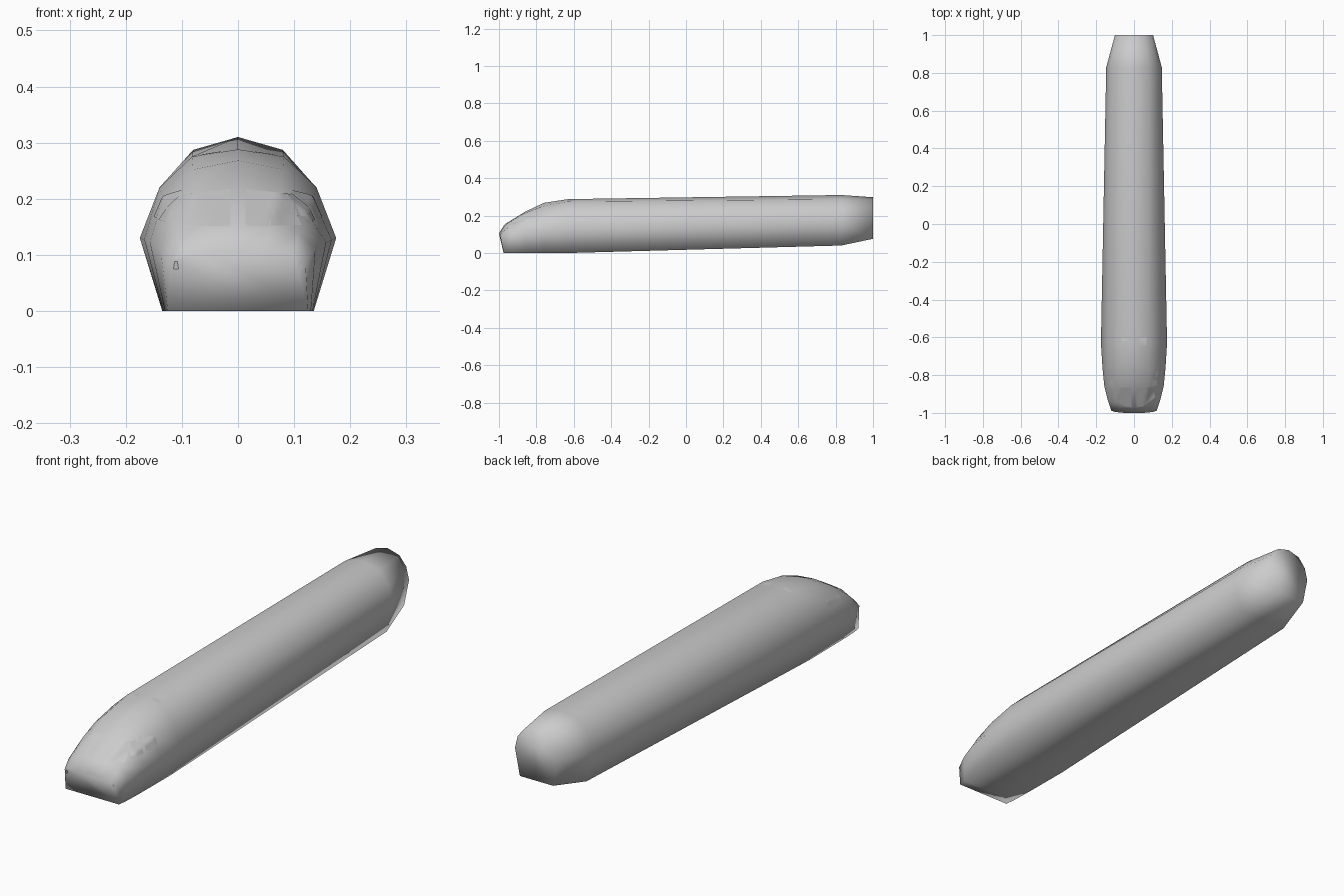
import bpy, bmesh
from mathutils import Vector
from mathutils.bvhtree import BVHTree

if "Cube" in bpy.data.objects:
    bpy.data.objects.remove(bpy.data.objects["Cube"])


def make_object(name, bm):
    for f in bm.faces:
        f.smooth = True
    mesh = bpy.data.meshes.new(name)
    bm.to_mesh(mesh)
    obj = bpy.data.objects.new(name, mesh)
    bpy.context.collection.objects.link(obj)
    return obj


def section(y, *half):
    return [(x, y, z) for x, z in half]


# Half cross-sections, roof centre down to the floor edge, nose to tail
sections = [
    [(0, -1, .105), (.05, -1, .103), (.1, -.995, .1), (.12, -.988, .09), (.125, -.975, 0)],
    [(0, -.97, .153), (.055, -.965, .15), (.108, -.945, .142), (.138, -.935, .11), (.13, -.94, 0)],
    section(-.86, (0, .221), (.075, .214), (.123, .175), (.157, .122), (.133, 0)),
    section(-.76, (0, .268), (.08, .252), (.134, .2), (.167, .127), (.134, 0)),
    section(-.63, (0, .288), (.082, .275), (.14, .22), (.175, .13), (.135, 0)),
    section(.83, (0, .31), (.08, .287), (.128, .233), (.147, .163), (.115, .04)),
    section(1, (0, .298), (.055, .283), (.088, .243), (.101, .19), (.078, .076)),
]

# Fuselage shell
bm = bmesh.new()
rings = []
for half in sections:
    loop = half + [(-x, y, z) for x, y, z in half[:0:-1]]
    rings.append([bm.verts.new(p) for p in loop])
n = len(rings[0])
for a, b in zip(rings, rings[1:]):
    for i in range(n):
        j = (i + 1) % n
        bm.faces.new((a[i], a[j], b[j], b[i]))
bm.faces.new(rings[0])
bm.faces.new(rings[-1])
bmesh.ops.recalc_face_normals(bm, faces=bm.faces)
tree = BVHTree.FromBMesh(bm)
make_object("fuselage", bm)
bm.free()


def panel(name, corners, view, steps=8):
    """Project a four-cornered panel onto the shell, once on each side."""
    c = [Vector(p) for p in corners]
    for side, label in ((1, "left"), (-1, "right")):
        bm = bmesh.new()
        grid = []
        for i in range(steps + 1):
            row = []
            for j in range(steps + 1):
                u, v = i / steps, j / steps
                a, b = c[0].lerp(c[1], u).lerp(c[3].lerp(c[2], u), v)
                start, ray = {
                    "front": ((side * a, -2, b), (0, 1, 0)),
                    "side": ((side, a, b), (-side, 0, 0)),
                    "top": ((side * a, b, 2), (0, 0, -1)),
                }[view]
                hit, normal, _, _ = tree.ray_cast(Vector(start), Vector(ray))
                row.append(bm.verts.new(hit + normal * .0008))
            grid.append(row)
        for i in range(steps):
            for j in range(steps):
                f = [grid[i][j], grid[i + 1][j], grid[i + 1][j + 1], grid[i][j + 1]]
                bm.faces.new(f if side == (-1 if view == "side" else 1) else f[::-1])
        bm.normal_update()
        # Turn panels whose winding points into the body
        for f in bm.faces:
            m = f.calc_center_median()
            if f.normal.dot(m - Vector((0, m.y + .05, .12))) < 0:
                f.normal_flip()
        make_object(f"{name}_{label}", bm)
        bm.free()


# Cockpit windows
panel("windshield", [(.013, .15), (.112, .153), (.092, .208), (.013, .217)], "front")
panel("quarter_window", [(-.89, .158), (-.825, .162), (-.825, .21), (-.85, .205)], "side")
panel("side_window", [(-.81, .165), (-.75, .168), (-.745, .205), (-.81, .215)], "side")

# Nose lamps and roof hatches
panel("nose_lamp", [(.106, .075), (.115, .075), (.113, .088), (.108, .088)], "front", 2)
panel("roof_hatch", [(.03, -.64), (.065, -.64), (.065, -.6), (.03, -.6)], "top", 3)
